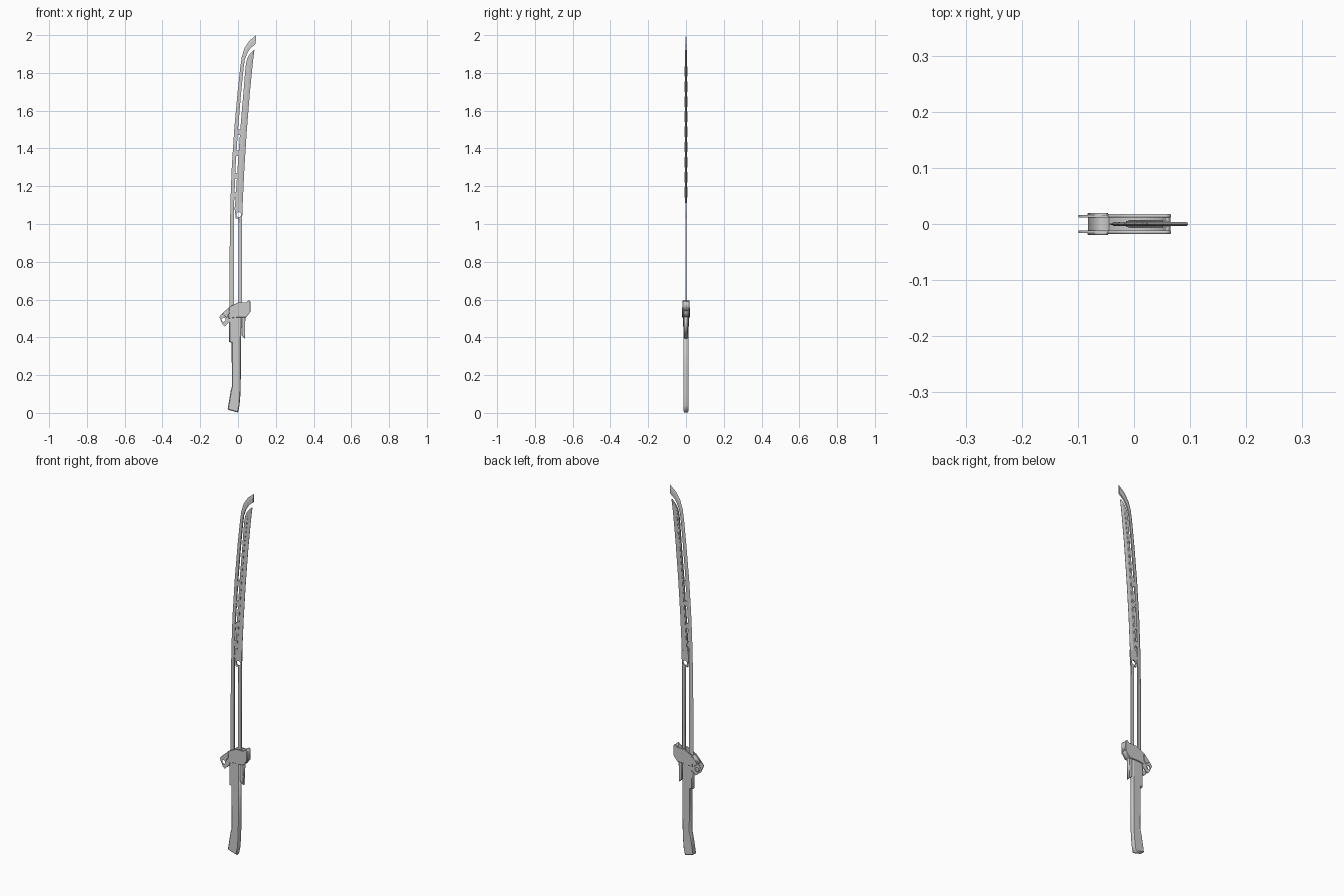
import bpy, bmesh, math

if "Cube" in bpy.data.objects:
    bpy.data.objects.remove(bpy.data.objects["Cube"])


def plate(name, pts, y0, y1, bevel=0.0, holes=()):
    """Extruded front-view outline between y0 and y1; holes are (x, z, radius)."""
    cu = bpy.data.curves.new(name, 'CURVE')
    cu.dimensions, cu.fill_mode = '2D', 'BOTH'
    loops = [pts] + [[(x + r * math.cos(i * math.tau / 20), z + r * math.sin(i * math.tau / 20))
                      for i in range(20)] for x, z, r in holes]
    for loop in loops:
        sp = cu.splines.new('POLY')
        sp.points.add(len(loop) - 1)
        for p, (x, z) in zip(sp.points, loop):
            p.co = (x, z, 0, 1)
        sp.use_cyclic_u = True
    cu.extrude = (y1 - y0) / 2 - bevel
    cu.bevel_depth, cu.bevel_resolution, cu.offset = bevel, 0, -bevel
    ob = bpy.data.objects.new(name, cu)
    bpy.context.collection.objects.link(ob)
    ob.rotation_euler.x = math.pi / 2
    ob.location.y = (y0 + y1) / 2
    bpy.ops.object.select_all(action='DESELECT')
    ob.select_set(True)
    bpy.context.view_layer.objects.active = ob
    bpy.ops.object.convert(target='MESH')
    return ob


def pair(name, pts, y0, y1, bevel=0.0, holes=()):
    """The same plate on both sides of the sword."""
    plate(name + "_front", pts, -y1, -y0, bevel, holes)
    plate(name + "_back", pts, y0, y1, bevel, holes)


def blade(name, stations, section):
    """Loft a section of (u, y) through stations of (left x, left z, right x, right z)."""
    bm = bmesh.new()
    rings = [[bm.verts.new((lx + (rx - lx) * u, y, lz + (rz - lz) * u)) for u, y in section]
             for lx, lz, rx, rz in stations]
    n = len(section)
    for a, b in zip(rings, rings[1:]):
        for i in range(n):
            bm.faces.new((a[i], a[(i + 1) % n], b[(i + 1) % n], b[i]))
    bm.faces.new(rings[0])
    bm.faces.new(rings[-1])
    bmesh.ops.recalc_face_normals(bm, faces=bm.faces)
    me = bpy.data.meshes.new(name)
    bm.to_mesh(me)
    bm.free()
    ob = bpy.data.objects.new(name, me)
    bpy.context.collection.objects.link(ob)


def lerp_x(rows, z):
    for (z0, x0), (z1, x1) in zip(rows, rows[1:]):
        if z0 <= z <= z1:
            return x0 + (x1 - x0) * (z - z0) / (z1 - z0)


# Long outer blade, sharp on its convex left side
T = 0.0035
blade("outer_blade", [
    (-.045, .50, -.021, .50), (-.045, .80, -.022, .80), (-.040, 1.12, -.020, 1.12),
    (-.033, 1.30, -.013, 1.30), (-.020, 1.50, .000, 1.50), (-.002, 1.70, .017, 1.70),
    (.012, 1.83, .029, 1.82), (.020, 1.885, .035, 1.865), (.035, 1.932, .047, 1.90),
    (.060, 1.97, .065, 1.93), (.096, 2.0, .093, 1.953)],
    [(0, 0), (.45, -T), (1, -T), (1, T), (.45, T)])

# Inner blade, sharp on the right, with pivot mount
blade("inner_blade", [
    (-.015, 1.11, .025, 1.11), (-.002, 1.30, .034, 1.30), (.012, 1.50, .047, 1.50),
    (.029, 1.70, .063, 1.70), (.037, 1.80, .073, 1.80), (.041, 1.84, .077, 1.84),
    (.048, 1.875, .081, 1.875), (.062, 1.90, .084, 1.90), (.083, 1.922, .087, 1.922)],
    [(0, -.004), (.6, -.004), (1, -.0006), (1, .0006), (.6, .004), (0, .004)])
plate("blade_mount", [(-.012, 1.03), (.022, 1.03), (.025, 1.115), (-.015, 1.115), (-.018, 1.08)],
      -.0035, .0035, holes=[(.004, 1.05, .013)])

# Thick core along the inner blade and short raised segments on it
core = [(1.12, -.008), (1.30, .006), (1.50, .020), (1.70, .037), (1.87, .058)]
blade("blade_core", [(x - .006, z, x + .006, z) for z, x in core],
      [(0, -.005), (1, -.005), (1, .005), (0, .005)])
for i in range(9):
    z0 = 1.14 + i * .08
    z1 = z0 + .055
    a, b = lerp_x(core, z0), lerp_x(core, z1)
    blade(f"core_segment_{i}", [(a - .003, z0, a + .004, z0), (b - .003, z1, b + .004, z1)],
          [(0, -.0068), (1, -.0068), (1, .0068), (0, .0068)])

# Small bridges joining the two blades
for i, z in enumerate((1.14, 1.24, 1.36, 1.47)):
    x = lerp_x(core, z) - .013
    plate(f"blade_bridge_{i}", [(x - .009, z), (x + .009, z), (x + .011, z + .03), (x - .007, z + .03)],
          -.003, .003)

# Thin rail carrying the inner blade
plate("blade_rail", [(.003, .45), (.021, .45), (.021, 1.035), (.003, 1.035)], -.0035, .0035, .001)

# Grip with flared pommel
plate("grip", [(-.047, .53), (-.047, .375), (-.034, .372), (-.032, .14), (-.039, .115), (-.055, .02),
               (-.045, .014), (0, .002), (.008, .04), (.013, .10), (.015, .20), (.016, .55)],
      -.0125, .0125, .004)
plate("grip_spacer", [(.018, .53), (.018, .412), (.037, .393), (.039, .53)], -.010, .010, .002)

# Hollow guard: filler, side walls, end cap
guard = [(-.050, .50), (-.046, .562), (0, .585), (.043, .585), (.056, .597), (.066, .588),
         (.066, .535), (.042, .505), (-.01, .505)]
pair("guard_wall", guard, .0115, .0175, .0015)
plate("guard_filler", [(-.048, .50), (-.046, .55), (0, .568), (.05, .568), (.062, .54),
                       (.042, .507)], -.012, .012)
plate("guard_end_cap", [(.054, .545), (.055, .594), (.065, .587), (.065, .54)], -.012, .012)

# Pivot arm: forked eyelet and collar on the left of the guard
pair("pivot_lug", [(-.099, .507), (-.092, .518), (-.045, .562), (-.03, .53), (-.042, .484),
                   (-.070, .458), (-.080, .466)], .0115, .016, holes=[(-.076, .493, .011)])
pair("pivot_collar", [(-.083, .524), (-.048, .560), (-.046, .525), (-.06, .505)], .013, .020, .0015)
plate("collar_core", [(-.082, .523), (-.046, .558), (-.036, .50), (-.058, .50)], -.013, .013)
